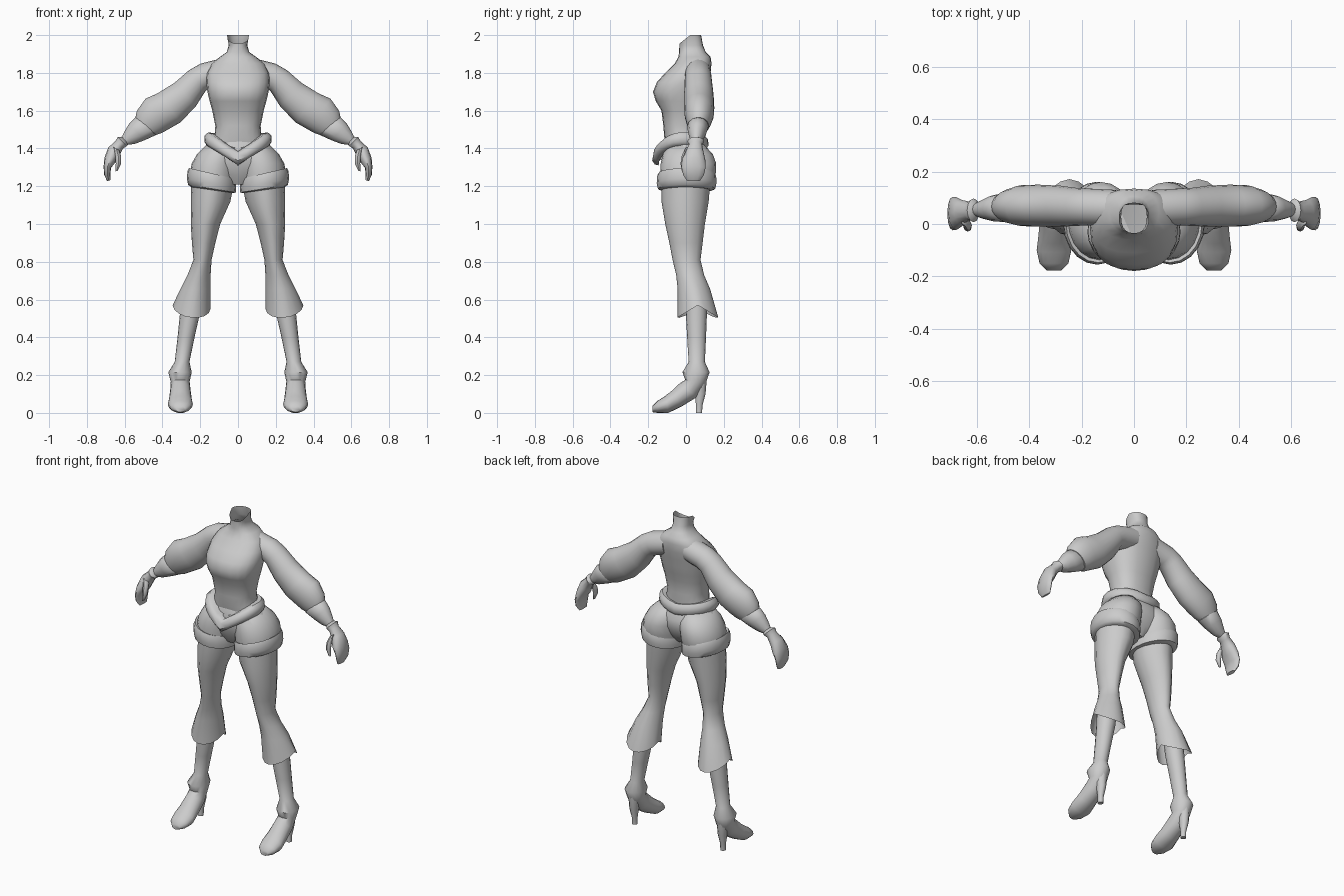
import bpy, bmesh, math
from mathutils import Vector

grey = bpy.data.materials.new("plain grey")
grey.diffuse_color = (0.6, 0.6, 0.6, 1)


def power(t, p):
    return math.copysign(abs(t) ** (2 / p), t)


def loft(name, rings, mirror=False, caps=(True, True), n=20, p=2.0, sag=None):
    """Skin rings of (x, y, z, width, depth, tilt, pitch); sag(ring, c, s) lowers points."""
    bm = bmesh.new()
    loops = []
    for k, ring in enumerate(rings):
        x, y, z, ru, rv, tilt, pitch = (tuple(ring) + (0, 0))[:7]
        t, q = math.radians(tilt), math.radians(pitch)
        u = Vector((math.cos(t), 0, math.sin(t))) * ru
        v = Vector((0, math.cos(q), math.sin(q))) * rv
        loop = []
        for i in range(n):
            a = math.tau * i / n
            c, s = power(math.cos(a), p), power(math.sin(a), p)
            co = Vector((x, y, z)) + u * c + v * s
            if sag:
                co.z -= sag(k, c, s)
            loop.append(bm.verts.new(co))
        loops.append(loop)
    for a, b in zip(loops, loops[1:]):
        for i in range(n):
            j = (i + 1) % n
            bm.faces.new((a[i], a[j], b[j], b[i]))
    if caps[0]:
        bm.faces.new(loops[0])
    if caps[1]:
        bm.faces.new(loops[-1])
    bmesh.ops.recalc_face_normals(bm, faces=bm.faces)
    me = bpy.data.meshes.new(name)
    bm.to_mesh(me)
    bm.free()
    me.materials.append(grey)
    ob = bpy.data.objects.new(name, me)
    bpy.context.collection.objects.link(ob)
    bpy.ops.object.select_all(action='DESELECT')
    ob.select_set(True)
    bpy.context.view_layer.objects.active = ob
    bpy.ops.object.shade_smooth_by_angle(angle=math.radians(50))
    if mirror:
        ob.modifiers.new("mirror", 'MIRROR').use_bisect_axis[0] = False
        ob.modifiers["mirror"].use_mirror_merge = False
    return ob


def upright(rows):
    """Turn (z, half width, front y, back y) rows into centred rings."""
    return [(0, (f + b) / 2, z, w, (b - f) / 2) for z, w, f, b in rows]


# torso with an open neck, the rim lower at the front
torso = upright([
    (1.40, .15, -.10, .07), (1.46, .125, -.115, .08), (1.52, .12, -.12, .075),
    (1.60, .136, -.13, .085), (1.65, .15, -.16, .10), (1.70, .162, -.175, .11),
    (1.75, .168, -.155, .12), (1.80, .165, -.11, .13), (1.85, .14, -.06, .135),
    (1.885, .095, -.04, .13), (1.91, .06, -.037, .105), (1.945, .049, -.035, .09),
    (2.0, .058, -.035, .08)])
loft("torso", torso, caps=(True, False), p=2.4,
     sag=lambda k, c, s: .045 * max(0, -s) if k == 12 else 0)

# puffed sleeve, flared glove cuff, hand and thumb
loft("sleeve", [
    (.07, .06, 1.81, .07, .07, 85), (.17, .065, 1.785, .07, .07, 65),
    (.215, .065, 1.76, .07, .072, 50), (.28, .068, 1.685, .084, .078, 48),
    (.365, .07, 1.615, .098, .08, 52), (.43, .07, 1.582, .101, .078, 54),
    (.47, .068, 1.54, .088, .065, 42), (.488, .067, 1.518, .072, .054, 40)], True)
loft("glove_cuff", [
    (.475, .065, 1.53, .05, .045, 40), (.49, .063, 1.517, .072, .056, 40),
    (.535, .06, 1.487, .06, .05, 45), (.575, .056, 1.455, .042, .036, 48),
    (.603, .055, 1.437, .024, .024, 48)], True, n=12)
loft("hand", [
    (.595, .055, 1.445, .022, .022, 48), (.612, .052, 1.437, .034, .045, 45),
    (.628, .05, 1.42, .028, .035, 42), (.657, .045, 1.385, .036, .047, 35),
    (.677, .04, 1.34, .032, .062, 20), (.692, .04, 1.30, .02, .064, 8),
    (.692, .04, 1.26, .016, .055, -8), (.683, .04, 1.23, .01, .035, -20)], True, n=12)
loft("thumb", [
    (.645, .015, 1.40, .018, .02, 30), (.634, -.005, 1.36, .016, .018, 10),
    (.633, -.013, 1.32, .014, .016, 0), (.643, -.013, 1.28, .007, .009, -20)], True, n=8)

# shorts: hips plus two short legs
loft("hips", upright([
    (1.46, .13, -.10, .08), (1.42, .168, -.115, .10), (1.37, .205, -.125, .125),
    (1.32, .225, -.12, .125), (1.26, .18, -.10, .10), (1.21, .08, -.07, .06)]))
loft("shorts_leg", [
    (.09, .0, 1.42, .075, .095), (.107, .01, 1.37, .11, .132),
    (.124, .013, 1.32, .121, .147), (.132, .01, 1.26, .124, .147),
    (.135, .005, 1.20, .118, .135)], True)
loft("shorts_cuff", [
    (.137, .003, 1.262, .112, .135, 13), (.137, .003, 1.268, .126, .15, 13),
    (.139, .003, 1.25, .132, .157, 13), (.14, .003, 1.215, .133, .158, 11),
    (.138, .003, 1.187, .128, .152, 9), (.136, .003, 1.18, .112, .135, 8)], True)

# belt dipping to a point at the front
loft("belt", [
    (0, -.02, 1.478, .13, .10), (0, -.024, 1.485, .158, .124),
    (0, -.028, 1.468, .176, .145), (0, -.03, 1.435, .178, .149),
    (0, -.03, 1.415, .165, .135), (0, -.03, 1.41, .145, .115)], n=24,
     sag=lambda k, c, s: (.1 if s < 0 else .02) * (1 - abs(c)))

# flared trousers with a pointed open hem
loft("trousers", [
    (.132, 0, 1.24, .115, .13), (.145, -.005, 1.12, .105, .125),
    (.172, -.005, 1.0, .078, .105), (.182, 0, .9, .062, .088),
    (.188, .003, .81, .048, .074), (.206, .022, .73, .061, .074),
    (.225, .042, .655, .08, .086), (.246, .063, .57, .1, .108)], True,
     caps=(True, False), n=16, p=1.8,
     sag=lambda k, c, s: .065 * abs(s) - .02 * min(0, c) if k == 7 else 0)

# boot from calf to toe, then the heel
loft("boot", [
    (.245, .053, .64, .056, .06), (.254, .055, .53, .053, .056),
    (.275, .056, .40, .045, .05), (.296, .057, .27, .039, .043),
    (.307, .053, .215, .062, .072), (.306, .05, .165, .05, .055, 0, -10),
    (.305, .012, .12, .054, .058, 0, -40), (.305, -.05, .075, .06, .049, 0, -58),
    (.305, -.10, .046, .066, .046, 0, -80), (.305, -.15, .032, .055, .032, 0, -90),
    (.305, -.178, .02, .026, .016, 0, -90)], True, n=16)
loft("boot_heel", [
    (.305, .07, .18, .034, .042), (.305, .075, .10, .026, .03),
    (.305, .07, .04, .016, .018), (.305, .069, 0, .016, .017)], True, n=10)
